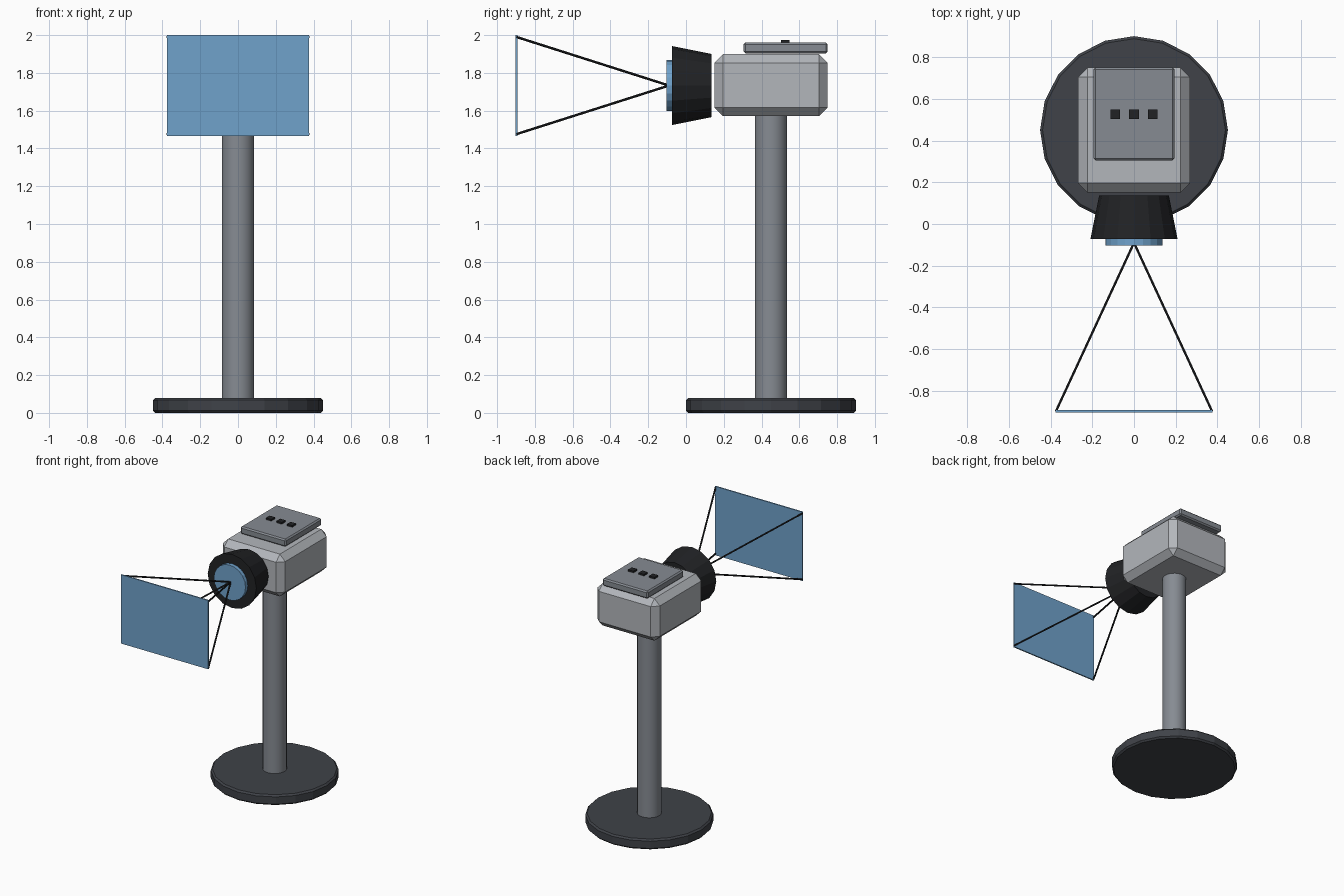
import bpy, math
from mathutils import Vector

if "Cube" in bpy.data.objects:
    bpy.data.objects.remove(bpy.data.objects["Cube"])


def material(name, rgb):
    m = bpy.data.materials.new(name)
    m.diffuse_color = (*rgb, 1)
    m.use_nodes = True
    m.node_tree.nodes["Principled BSDF"].inputs["Base Color"].default_value = m.diffuse_color
    return m


DARK = material("dark", (0.05, 0.055, 0.065))
BLACK = material("black", (0.015, 0.016, 0.018))
BLUE = material("blue", (0.16, 0.36, 0.6))
LIGHT = material("light_grey", (0.45, 0.47, 0.5))
MID = material("mid_grey", (0.24, 0.26, 0.29))


def finish(name, mat, bevel=0.0, smooth=0):
    ob = bpy.context.object
    ob.name = name
    ob.data.materials.append(mat)
    if bevel:
        mod = ob.modifiers.new("bevel", 'BEVEL')
        mod.width = bevel
        mod.segments = 1
        mod.limit_method = 'ANGLE'
        mod.angle_limit = math.radians(40)
    if smooth:
        bpy.ops.object.shade_smooth_by_angle(angle=math.radians(smooth))
    return ob


def box(name, lo, hi, mat, bevel=0.0):
    lo, hi = Vector(lo), Vector(hi)
    bpy.ops.mesh.primitive_cube_add(size=1, location=(lo + hi) / 2)
    bpy.context.object.scale = hi - lo
    bpy.ops.object.transform_apply(location=False, rotation=False, scale=True)
    return finish(name, mat, bevel)


def tube(name, a, b, r1, r2, sides, mat, bevel=0.0, smooth=0):
    a, b = Vector(a), Vector(b)
    d = b - a
    bpy.ops.mesh.primitive_cone_add(vertices=sides, radius1=r1, radius2=r2, depth=d.length,
                                    location=(a + b) / 2,
                                    rotation=d.to_track_quat('Z', 'Y').to_euler())
    return finish(name, mat, bevel, smooth)


CY, CZ = 0.45, 1.733

# stand
tube("base", (0, CY, 0), (0, CY, 0.08), 0.45, 0.45, 20, DARK, 0.012)
tube("pole", (0, CY, 0.07), (0, CY, 1.6), 0.086, 0.086, 20, MID, 0, 30)

# camera body with top plate and buttons
box("body", (-0.268, 0.15, 1.571), (0.268, 0.75, 1.899), LIGHT, 0.046)
box("top_plate", (-0.195, 0.305, 1.903), (0.195, 0.75, 1.961), MID, 0.01)
for i in (-1, 0, 1):
    x = 0.09 * i
    box("button", (x - 0.023, 0.503, 1.95), (x + 0.023, 0.549, 1.974), BLACK)

# lens hood and glass
tube("lens_hood", (0, 0.136, CZ), (0, -0.073, CZ), 0.167, 0.209, 16, BLACK)
tube("lens_glass", (0, -0.06, CZ), (0, -0.102, CZ), 0.136, 0.136, 20, BLUE)

# view pyramid: four rods to a flat picture panel
for sx in (-1, 1):
    for sz in (-1, 1):
        tube("view_rod", (0, -0.09, CZ), (sx * 0.374, -0.897, CZ + sz * 0.257),
             0.0065, 0.0065, 6, BLACK)
box("view_panel", (-0.375, -0.902, 1.466), (0.375, -0.892, 2.0), BLUE)
